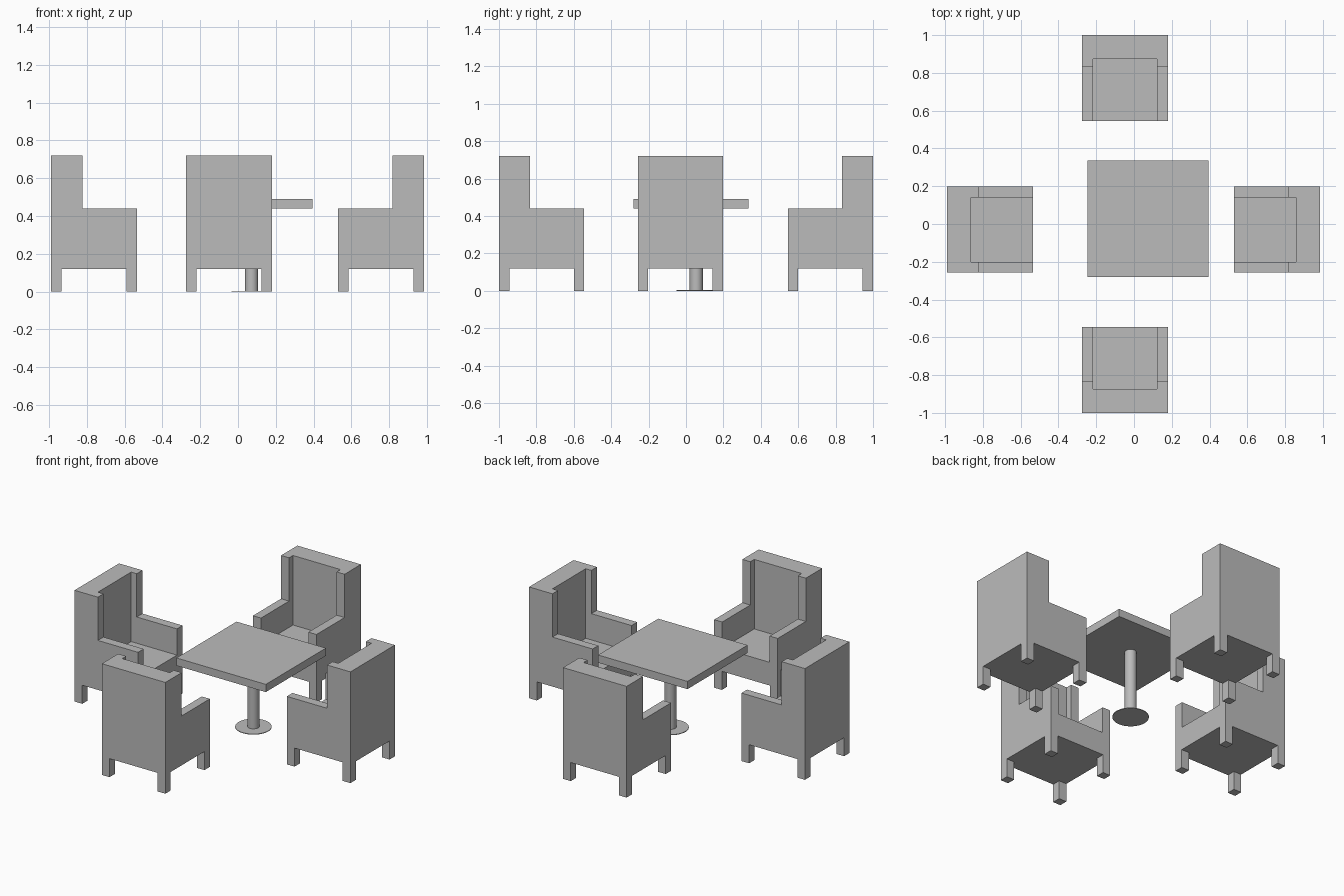
import bpy
import bmesh
import math
from mathutils import Matrix, Vector

cube = bpy.data.objects.get("Cube")
if cube:
    bpy.data.objects.remove(cube, do_unlink=True)

# Single flat colour
grey = bpy.data.materials.new("plain grey")
grey.use_nodes = True
grey.diffuse_color = (0.5, 0.5, 0.5, 1)
grey.node_tree.nodes["Principled BSDF"].inputs["Base Color"].default_value = (0.5, 0.5, 0.5, 1)


def add_object(name, mesh):
    obj = bpy.data.objects.new(name, mesh)
    bpy.context.collection.objects.link(obj)
    return obj


def mesh_from(bm, name):
    bmesh.ops.recalc_face_normals(bm, faces=bm.faces)
    mesh = bpy.data.meshes.new(name)
    bm.to_mesh(mesh)
    bm.free()
    mesh.materials.append(grey)
    return mesh


def box(name, low, high):
    low, high = Vector(low), Vector(high)
    bm = bmesh.new()
    place = Matrix.Translation((low + high) / 2) @ Matrix.Diagonal((*(high - low), 1))
    bmesh.ops.create_cube(bm, size=1, matrix=place)
    return mesh_from(bm, name)


def cylinder(name, radius, bottom, top, sides, centre):
    bm = bmesh.new()
    bmesh.ops.create_cone(bm, cap_ends=True, segments=sides, radius1=radius, radius2=radius,
                          depth=top - bottom,
                          matrix=Matrix.Translation((*centre, (top + bottom) / 2)))
    mesh = mesh_from(bm, name)
    for face in mesh.polygons:
        face.use_smooth = abs(face.normal.z) < 0.5
    return add_object(name, mesh)


# Chair dimensions
HALF = 0.2275
LEG, LEG_TOP = 0.055, 0.12
SEAT, ARM, TOP = 0.27, 0.44, 0.72
WING = HALF - 0.167
BACK = HALF - 0.127
INNER = 0.17


def make_chair_body():
    # L-shaped side profile, extruded across the width
    profile = [(-HALF, LEG_TOP), (HALF, LEG_TOP), (HALF, TOP),
               (WING, TOP), (WING, ARM), (-HALF, ARM)]
    bm = bmesh.new()
    side = bm.faces.new([bm.verts.new((-HALF, y, z)) for y, z in profile])
    grown = bmesh.ops.extrude_face_region(bm, geom=[side], use_keep_orig=True)
    bmesh.ops.translate(bm, vec=(2 * HALF, 0, 0),
                        verts=[g for g in grown["geom"] if isinstance(g, bmesh.types.BMVert)])
    body = add_object("chair_blank", mesh_from(bm, "chair_blank"))

    # Hollow between the arms, wings and back
    cutter = add_object("seat_cutter", box("seat_cutter", (-INNER, -1, SEAT), (INNER, BACK, 1)))
    cutter.hide_render = True
    cut = body.modifiers.new("seat hollow", "BOOLEAN")
    cut.operation, cut.solver, cut.object = "DIFFERENCE", "EXACT", cutter
    bpy.context.view_layer.update()
    graph = bpy.context.evaluated_depsgraph_get()
    mesh = bpy.data.meshes.new_from_object(body.evaluated_get(graph))
    mesh.name = "chair_body"
    bpy.data.objects.remove(body)
    bpy.data.objects.remove(cutter)
    return mesh


body_mesh = make_chair_body()
leg_mesh = box("chair_leg", (-LEG / 2, -LEG / 2, 0), (LEG / 2, LEG / 2, LEG_TOP))

# Four chairs facing the table
chairs = {
    "back": (-0.0475, 0.7725, 0),
    "front": (-0.0475, -0.7725, 180),
    "right": (-0.7625, -0.03, 90),
    "left": (0.7575, -0.03, -90),
}
for name, (x, y, angle) in chairs.items():
    chair = add_object(name + "_chair", body_mesh)
    chair.location = (x, y, 0)
    chair.rotation_euler.z = math.radians(angle)
    reach = HALF - LEG / 2
    for sx in (-1, 1):
        for sy in (-1, 1):
            leg = add_object(name + "_chair_leg", leg_mesh)
            leg.parent = chair
            leg.location = (sx * reach, sy * reach, 0)

# Pedestal table
add_object("table_top", box("table_top", (-0.245, -0.28, 0.44), (0.395, 0.335, 0.49)))
PEDESTAL = (0.072, 0.055)
cylinder("table_post", 0.035, 0, 0.44, 32, PEDESTAL)
cylinder("table_foot", 0.107, 0, 0.004, 48, PEDESTAL)
